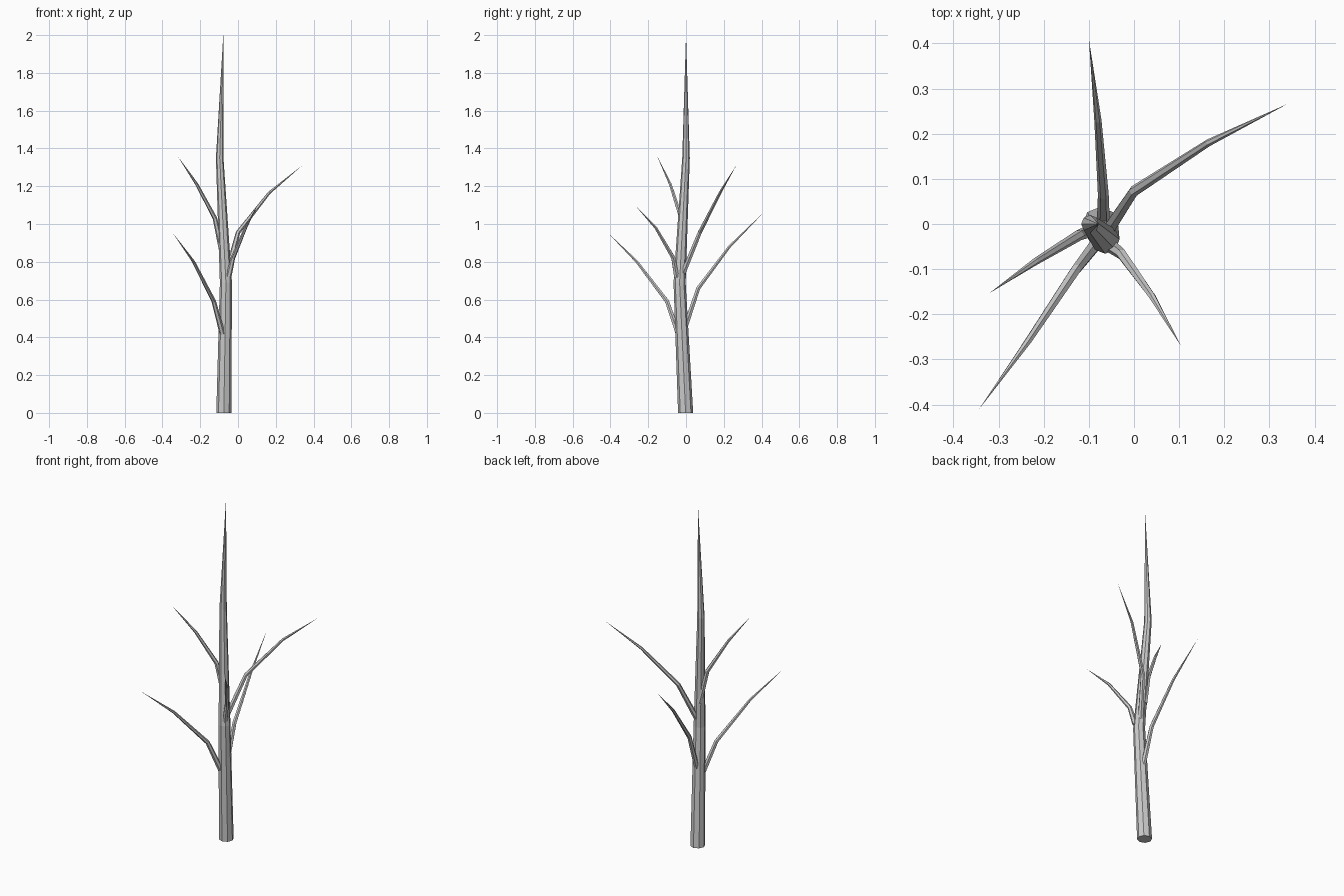
import bpy, bmesh, math
from mathutils import Vector

if "Cube" in bpy.data.objects:
    bpy.data.objects.remove(bpy.data.objects["Cube"])


def limb(name, points, radii, sides):
    """Faceted tube along a path, ending in a point."""
    pts = [Vector(p) for p in points]
    bm = bmesh.new()
    rings = []
    for i, (p, r) in enumerate(zip(pts[:-1], radii)):
        d = (pts[i + 1] - p).normalized()
        if i > 0:
            d = (d + (p - pts[i - 1]).normalized()).normalized()
        elif name == "trunk":
            d = Vector((0, 0, 1))
        u = Vector((1, 0, 0))
        u = (u - d * u.dot(d)).normalized()
        v = d.cross(u)
        rings.append([bm.verts.new(p + r * (math.cos(a) * u + math.sin(a) * v))
                      for a in (2 * math.pi * k / sides for k in range(sides))])
    tip = bm.verts.new(pts[-1])
    for lo, hi in zip(rings, rings[1:]):
        for k in range(sides):
            n = (k + 1) % sides
            bm.faces.new((lo[k], lo[n], hi[n], hi[k]))
    for k in range(sides):
        bm.faces.new((rings[-1][k], rings[-1][(k + 1) % sides], tip))
    bm.faces.new(rings[0][::-1])
    mesh = bpy.data.meshes.new(name)
    bm.to_mesh(mesh)
    bm.free()
    ob = bpy.data.objects.new(name, mesh)
    bpy.context.collection.objects.link(ob)


# Trunk
limb("trunk",
     [(-.075, -.002, 0), (-.064, -.034, .69), (-.097, 0, 1.35), (-.078, 0, 2.0)],
     [.04, .032, .02], 8)

# Branches, lowest to highest
branches = {
    "lower_back_branch": [(-.068, -.012, .43), (-.068, .065, .66), (-.08, .23, .88), (-.10, .41, 1.06)],
    "lower_front_branch": [(-.083, -.042, .42), (-.128, -.10, .59), (-.235, -.26, .80), (-.343, -.41, .95)],
    "middle_front_branch": [(-.05, -.05, .72), (-.027, -.067, .82), (.04, -.16, .98), (.104, -.27, 1.10)],
    "middle_back_branch": [(-.058, -.015, .74), (0, .073, .955), (.165, .18, 1.165), (.34, .266, 1.31)],
    "upper_left_branch": [(-.082, -.01, .84), (-.122, -.025, 1.03), (-.218, -.083, 1.21), (-.32, -.153, 1.36)],
}
for name, path in branches.items():
    limb(name, path, [.015, .012, .008], 6)
